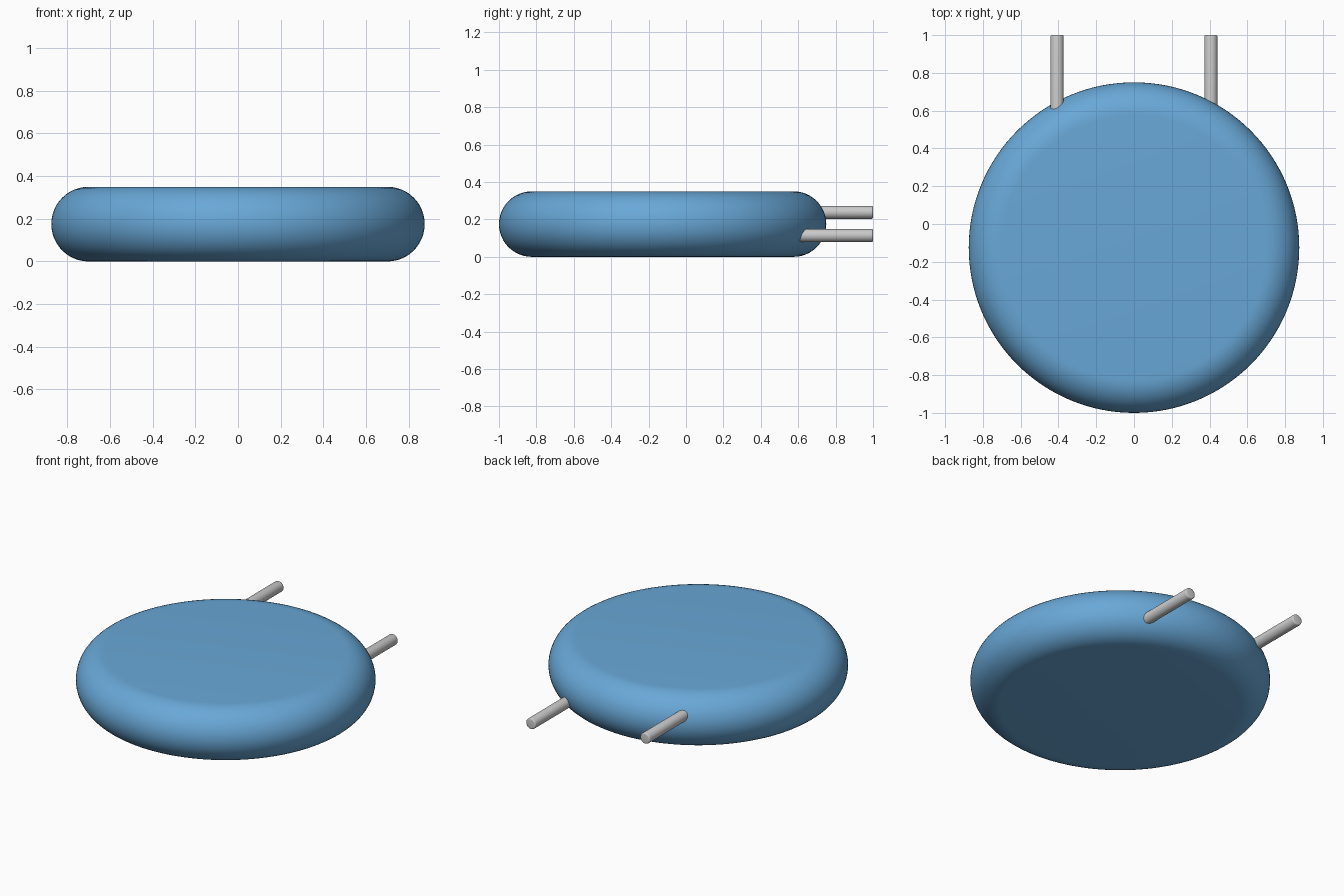
import bpy, bmesh
from math import pi, sin, cos
from mathutils import Matrix, Vector

if "Cube" in bpy.data.objects:
    bpy.data.objects.remove(bpy.data.objects["Cube"])

R, H, CY = 0.875, 0.35, -0.125      # disc radius, height, centre y
PIPE_R, PIPE_X = 0.035, 0.407


def lathe(name, profile, steps, matrix):
    """Spin a (radius, height) profile that starts and ends on the axis."""
    bm = bmesh.new()
    vs = [bm.verts.new((r, 0, z)) for r, z in profile]
    es = [bm.edges.new(p) for p in zip(vs, vs[1:])]
    bmesh.ops.spin(bm, geom=vs + es, cent=(0, 0, 0), axis=(0, 0, 1),
                   angle=2 * pi, steps=steps)
    bmesh.ops.remove_doubles(bm, verts=bm.verts, dist=1e-5)
    bmesh.ops.recalc_face_normals(bm, faces=bm.faces)
    bm.transform(matrix)
    me = bpy.data.meshes.new(name)
    bm.to_mesh(me)
    bm.free()
    ob = bpy.data.objects.new(name, me)
    bpy.context.collection.objects.link(ob)
    bpy.ops.object.select_all(action='DESELECT')
    ob.select_set(True)
    bpy.context.view_layer.objects.active = ob
    bpy.ops.object.shade_smooth_by_angle(angle=pi / 6)
    return ob


# Round vessel: flat disc with a half-round rim
e = H / 2
rim = [(R - e + e * cos(-pi / 2 + pi * i / 24), e + e * sin(-pi / 2 + pi * i / 24))
       for i in range(25)]
vessel = lathe("vessel_body", [(0, 0)] + rim + [(0, H)], 128,
               Matrix.Translation((0, CY, 0)))
blue = bpy.data.materials.new("body_blue")
blue.diffuse_color = (0.14, 0.39, 0.68, 1)
blue.use_nodes = True
blue.node_tree.nodes["Principled BSDF"].inputs["Base Color"].default_value = blue.diffuse_color
vessel.data.materials.append(blue)

# Inlet and outlet pipes pointing to the back, with softened ends
y0, y1, b = 0.5, 1.0, 0.008
end = [(PIPE_R - b + b * cos(pi / 2 * i / 4), y1 - y0 - b + b * sin(pi / 2 * i / 4))
       for i in range(5)]
for name, x, z in (("upper_pipe", -PIPE_X, 0.238), ("lower_pipe", PIPE_X, 0.114)):
    lathe(name, [(0, 0), (PIPE_R, 0)] + end + [(0, y1 - y0)], 32,
          Matrix.Translation((x, y0, z)) @ Matrix.Rotation(-pi / 2, 4, 'X'))
